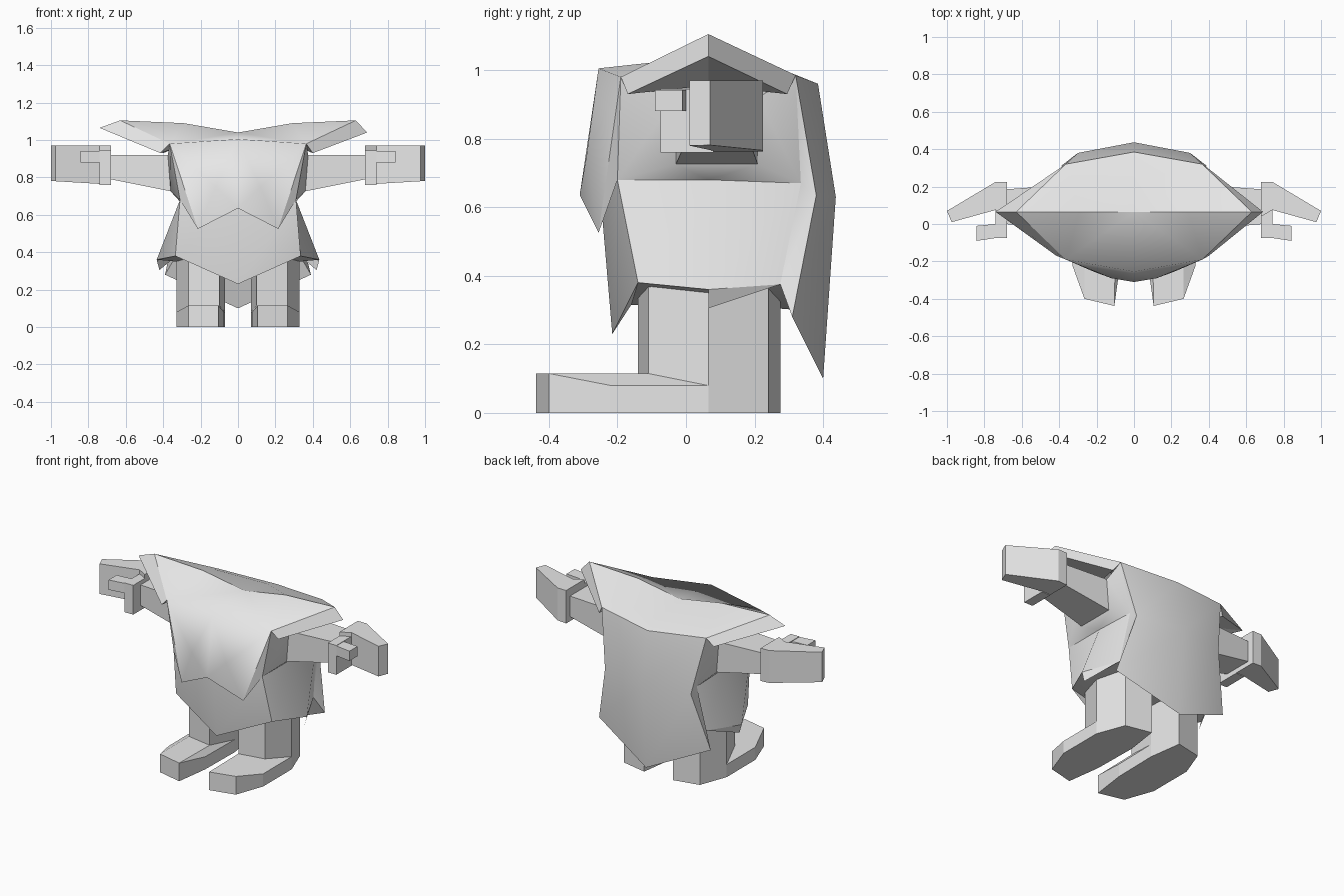
import bpy, bmesh, math

if "Cube" in bpy.data.objects:
    bpy.data.objects.remove(bpy.data.objects["Cube"], do_unlink=True)

grey = bpy.data.materials.new("light_grey")
grey.use_nodes = True
grey.diffuse_color = (0.8, 0.8, 0.8, 1)
grey.node_tree.nodes["Principled BSDF"].inputs["Base Color"].default_value = (0.8, 0.8, 0.8, 1)


def add_mesh(name, points, faces, sides=(1,), tweak=None, smooth=None):
    """Mesh from named points; sides (1, -1) joins a mirrored half across x."""
    bm = bmesh.new()
    for s in sides:
        pts = dict(points)
        if s < 0 and tweak:
            pts.update(tweak)
        v = {k: bm.verts.new((s * p[0], p[1], p[2])) for k, p in pts.items()}
        for f in faces:
            ring = [v[k] for k in f.split()]
            bm.faces.new(ring if s > 0 else ring[::-1])
    bmesh.ops.remove_doubles(bm, verts=bm.verts, dist=0.0005)
    bmesh.ops.recalc_face_normals(bm, faces=bm.faces)
    me = bpy.data.meshes.new(name)
    bm.to_mesh(me)
    bm.free()
    me.materials.append(grey)
    ob = bpy.data.objects.new(name, me)
    bpy.context.collection.objects.link(ob)
    if smooth:
        bpy.ops.object.select_all(action='DESELECT')
        ob.select_set(True)
        bpy.context.view_layer.objects.active = ob
        bpy.ops.object.shade_smooth_by_angle(angle=math.radians(smooth))
    return ob


def prism(name, s, poly, z0, z1):
    """Upright prism over an xy outline; z0 may be a number or a function of x."""
    n = len(poly)
    low = z0 if callable(z0) else lambda x: z0
    pts = {}
    for i, (x, y) in enumerate(poly):
        pts[f"b{i}"] = (s * x, y, low(x))
        pts[f"t{i}"] = (s * x, y, z1)
    faces = [" ".join(f"b{i}" for i in range(n)), " ".join(f"t{i}" for i in range(n))]
    faces += [f"b{i} b{(i + 1) % n} t{(i + 1) % n} t{i}" for i in range(n)]
    return add_mesh(name, pts, faces)


BOTH = (1, -1)

# shared shoulder corners of the garment
F, FC = (.365, -.19, .98), (0, -.255, 1.005)
B, BC = (.365, .32, .985), (0, .385, .96)

# torso with armholes drawn out to the sleeves, flaring into a pointed skirt
waist = [(0, -.25, .64), (.31, -.2, .68), (.31, .065, .68), (.31, .335, .67), (0, .36, .64)]
hem = [(0, -.215, .23), (.335, -.14, .38), (.435, .065, .36), (.335, .275, .375), (0, .33, .30)]
pts = {"low": (0, .065, .32), "inner": (0, -.16, .315), "top": (0, .065, .96),
       "cf": (0, -.2, .95), "F": F, "B": B, "cb": (0, .33, .94),
       "tf": (.375, -.03, .92), "tb": (.375, .21, .92),
       "bf": (.36, -.03, .725), "bb": (.36, .21, .725)}
for i in range(5):
    pts.update({f"w{i}": waist[i], f"h{i}": hem[i]})
faces = ["h1 h0 inner", "h1 inner low", "h2 h1 low", "h3 h2 low", "h4 h3 low",
         "w0 w1 F cf", "w3 w4 cb B", "cf F top", "F tf top", "tf tb top", "tb B top", "B cb top",
         "w1 bf tf F", "w3 B tb bb", "w1 w2 bf", "w2 bb bf", "w2 w3 bb", "F tf tb B",
         "bf bb tb tf"]
faces.remove("F tf tb B")
faces += [f"h{i} h{i + 1} w{i + 1} w{i}" for i in range(4)]
add_mesh("torso_and_skirt", pts, faces, BOTH, smooth=45)

# small flap hanging from each side of the hem
add_mesh("skirt_flaps", {"a": hem[2], "b": hem[3], "c": (.42, .065, .305)}, ["a c b"], BOTH)

# front drape: chest top rolling over into a notched bib
ridge = {"C": (0, .065, 1.04), "R": (.29, .065, 1.09), "T": (.63, .065, 1.105)}
add_mesh("front_drape", {
    **ridge, "F": F, "FC": FC, "M": (.12, -.29, .75), "N": (0, -.31, .635),
    "K": (.215, -.255, .525)},
    ["C F FC", "C R F", "R T F", "FC F M", "F K M", "K N M", "N FC M"], BOTH, smooth=100)
add_mesh("bib_returns", {"F": F, "K": (.215, -.255, .525), "N": (0, -.31, .635),
                         "S": waist[1], "W": waist[0]}, ["F S K", "K S W N"], BOTH)

# shoulder mantle: back collar, outer lips and roof-like underside
add_mesh("shoulder_mantle", {
    **ridge, "L": (.69, .065, 1.04), "F": F, "LF": (.40, -.17, .93),
    "B": B, "BC": BC, "LB": (.40, .295, .93),
    "P": (.34, .245, 1.016), "PC": (0, .29, .998), "U": (.34, .065, .955)},
    ["T L LF F", "T R P", "T P B", "R C PC P", "P PC BC B",
     "T B LB L", "L U LF", "L LB U", "F LF U", "B U LB"],
    BOTH, tweak={"L": (.74, .065, 1.065), "LF": (.415, -.17, .93)}, smooth=14)

# pointed back cape with side returns
add_mesh("back_cape", {
    "B": B, "BC": BC, "CM": (0, .437, .63), "SM": (.30, .38, .635), "CB": (0, .40, .10),
    "SB": (.39, .31, .28), "S": waist[3], "H": hem[3], "HB": hem[4]},
    ["BC CM SM B", "CM CB SB SM", "B SM S", "SM SB H S", "CB HB H SB"], BOTH, smooth=35)

for s, side in ((1, "left"), (-1, "right")):
    # six-sided leg
    prism(f"{side}_leg", s, [(.10, -.14), (.265, -.11), (.33, .065), (.265, .24),
                             (.10, .275), (.07, .065)], 0, .42)
    # foot with sloping edges
    top = {"a": (.105, -.438, .115), "b": (.265, -.40, .115), "c": (.33, -.22, .08),
           "d": (.33, .065, .08), "e": (.265, -.11, .115), "f": (.10, -.14, .115),
           "g": (.07, .065, .08), "h": (.075, -.22, .08)}
    top = {k: (s * x, y, z) for k, (x, y, z) in top.items()}
    rim = "abcdgh"
    top.update({k + "0": (top[k][0], top[k][1], 0) for k in rim})
    add_mesh(f"{side}_foot", top,
             ["a b e f", "b c d e", "a f g h", "f e d g", "a0 b0 c0 d0 g0 h0"] +
             [f"{p} {q} {q}0 {p}0" for p, q in zip(rim, rim[1:] + rim[0])])
    # tapered sleeve
    prism(f"{side}_arm", s, [(.35, -.03), (.69, 0), (.69, .185), (.35, .21)],
          lambda x: .72 + (x - .33) * .2, .92)
    # bent mitten fingers
    prism(f"{side}_hand", s, [(.68, .04), (.74, .075), (.975, .01), (1.0, .07),
                              (.74, .225), (.68, .225)],
          lambda x: .762 + (x - .68) * .06, .97)
    # palm and thumb
    prism(f"{side}_palm", s, [(.68, -.075), (.74, -.075), (.74, .08), (.68, .08)], .76, .945)
    prism(f"{side}_thumb", s, [(.70, -.07), (.74, -.075), (.842, -.09), (.842, -.01), (.74, 0),
                               (.70, 0)], .88, .942)
